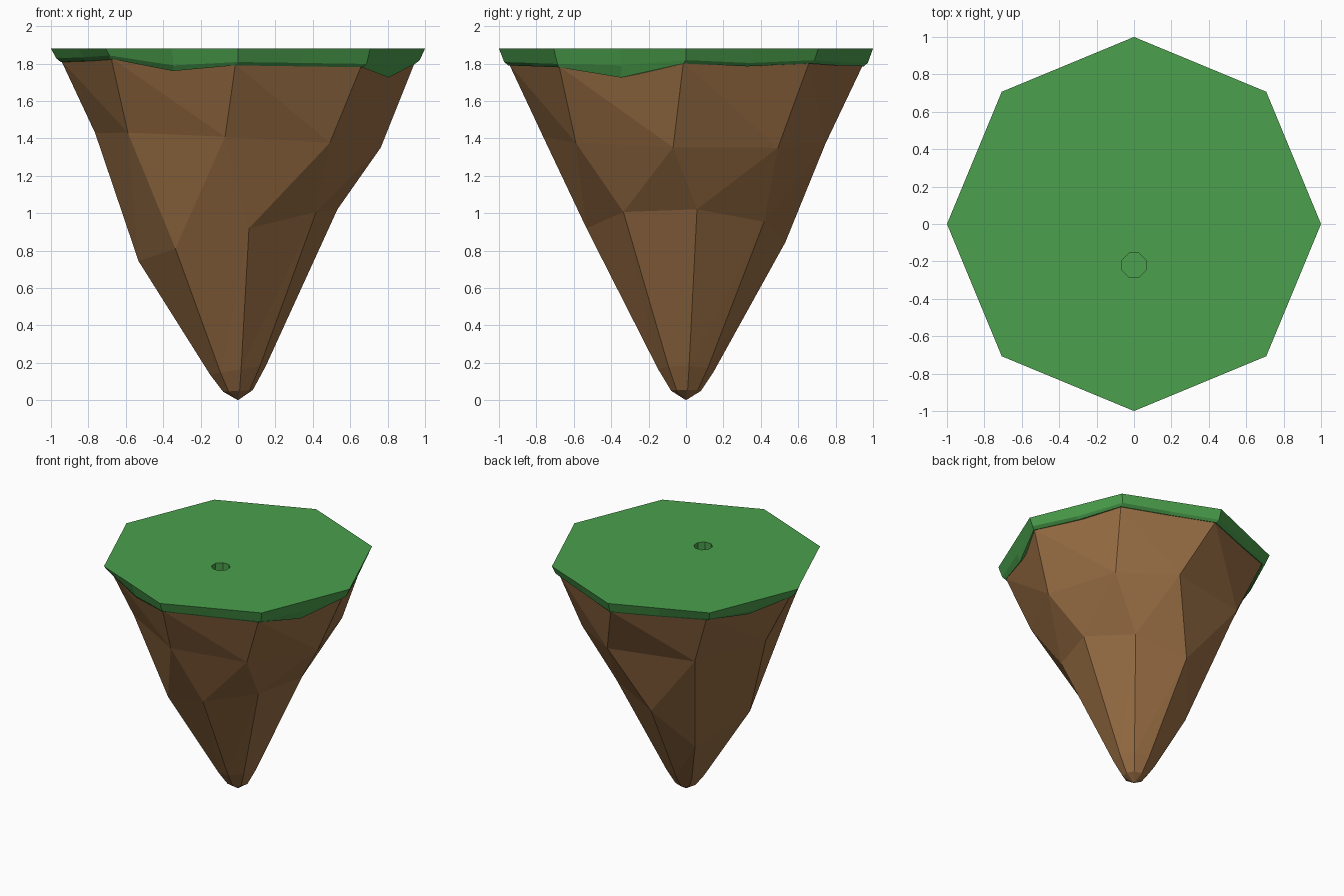
import bpy, bmesh
from math import cos, sin, pi

if "Cube" in bpy.data.objects:
    bpy.data.objects.remove(bpy.data.objects["Cube"])


def material(name, color):
    m = bpy.data.materials.new(name)
    m.diffuse_color = (*color, 1)
    m.use_nodes = True
    m.node_tree.nodes["Principled BSDF"].inputs["Base Color"].default_value = m.diffuse_color
    return m


def finish(bm, name, mat):
    bmesh.ops.recalc_face_normals(bm, faces=bm.faces)
    mesh = bpy.data.meshes.new(name)
    bm.to_mesh(mesh)
    bm.free()
    mesh.materials.append(mat)
    ob = bpy.data.objects.new(name, mesh)
    bpy.context.collection.objects.link(ob)
    return ob


def octagon(r, twist=0.0):
    return [(r * cos(k * pi / 4 + twist), r * sin(k * pi / 4 + twist)) for k in range(8)]


def octagon16(r, first_corner=0, cy=0.0, twist=0.0):
    """Octagon with an extra point at the middle of every side."""
    pts = []
    for k in range(16):
        radius = r if k % 2 == first_corner else r * cos(pi / 8)
        a = k * pi / 8 + twist
        pts.append((radius * cos(a), radius * sin(a) + cy))
    return pts


def ring(bm, pts, z):
    """z is a function of (index, x, y)."""
    return [bm.verts.new((x, y, z(i, x, y))) for i, (x, y) in enumerate(pts)]


def bridge(bm, a, b, diagonal=None):
    n = len(a)
    for i in range(n):
        j = (i + 1) % n
        if diagonal == "down":
            bm.faces.new((a[i], b[i], b[j]))
            bm.faces.new((a[i], b[j], a[j]))
        elif diagonal == "up":
            bm.faces.new((a[i], b[i], a[j]))
            bm.faces.new((b[i], b[j], a[j]))
        else:
            bm.faces.new((a[i], b[i], b[j], a[j]))


green = material("grass", (0.07, 0.348, 0.073))
brown = material("rock", (0.318, 0.156, 0.058))

# Height of the ragged grass edge: corners and side middles, starting at +x
edge = [1.80, 1.785, 1.80, 1.79, 1.785, 1.79, 1.80, 1.76,
        1.81, 1.815, 1.825, 1.76, 1.79, 1.785, 1.78, 1.725]
TOP, FLOOR = 1.88, 1.80
RIM_TWIST = -0.015

# Grass cap with a small eight-sided socket in the top
bm = bmesh.new()
rings = [
    ring(bm, octagon16(0.07, 1, -0.22), lambda i, x, y: FLOOR),
    ring(bm, octagon16(0.07, 1, -0.22), lambda i, x, y: TOP),
    ring(bm, octagon16(1.0), lambda i, x, y: TOP),
    ring(bm, octagon16(0.972), lambda i, x, y: max(edge[i] + 0.018, 1.79)),
    ring(bm, octagon16(0.95, twist=RIM_TWIST), lambda i, x, y: edge[i]),
    ring(bm, octagon16(0.88), lambda i, x, y: FLOOR - 0.005),
]
bm.faces.new(rings[0])
for a, b in zip(rings, rings[1:]):
    bridge(bm, a, b)
bm.faces.new(rings[-1])
finish(bm, "grass_cap", green)

# Faceted rock: tilted, slightly twisted rings down to a blunt tip
bm = bmesh.new()
inner = ring(bm, octagon(0.86), lambda i, x, y: 1.76)
rim = ring(bm, octagon(0.945, RIM_TWIST), lambda i, x, y: edge[2 * i] + 0.005)
upper = ring(bm, octagon(0.767, -0.09), lambda i, x, y: 1.39 - 0.052 * x - 0.02 * y)
lower = ring(bm, octagon(0.535, 0.11), lambda i, x, y: 0.882 + 0.265 * x - 0.04 * y)
neck = ring(bm, octagon(0.15, 0.11), lambda i, x, y: 0.16 + 0.16 * x - 0.02 * y)
nose = ring(bm, octagon(0.08, 0.11), lambda i, x, y: 0.05 + 0.06 * x)
tip = bm.verts.new((0, 0, 0))
# Dents at the back
upper[2].co = (0.185, 0.745, 1.37)
upper[3].co.z -= 0.02
lower[3].co = (-0.267, 0.265, 0.51)
bm.faces.new(inner)
bridge(bm, inner, rim)
bridge(bm, rim, upper, "down")
bridge(bm, upper, lower, "up")
bridge(bm, lower, neck, "up")
bridge(bm, neck, nose)
for i in range(8):
    bm.faces.new((nose[i], nose[(i + 1) % 8], tip))
finish(bm, "rock_base", brown)
